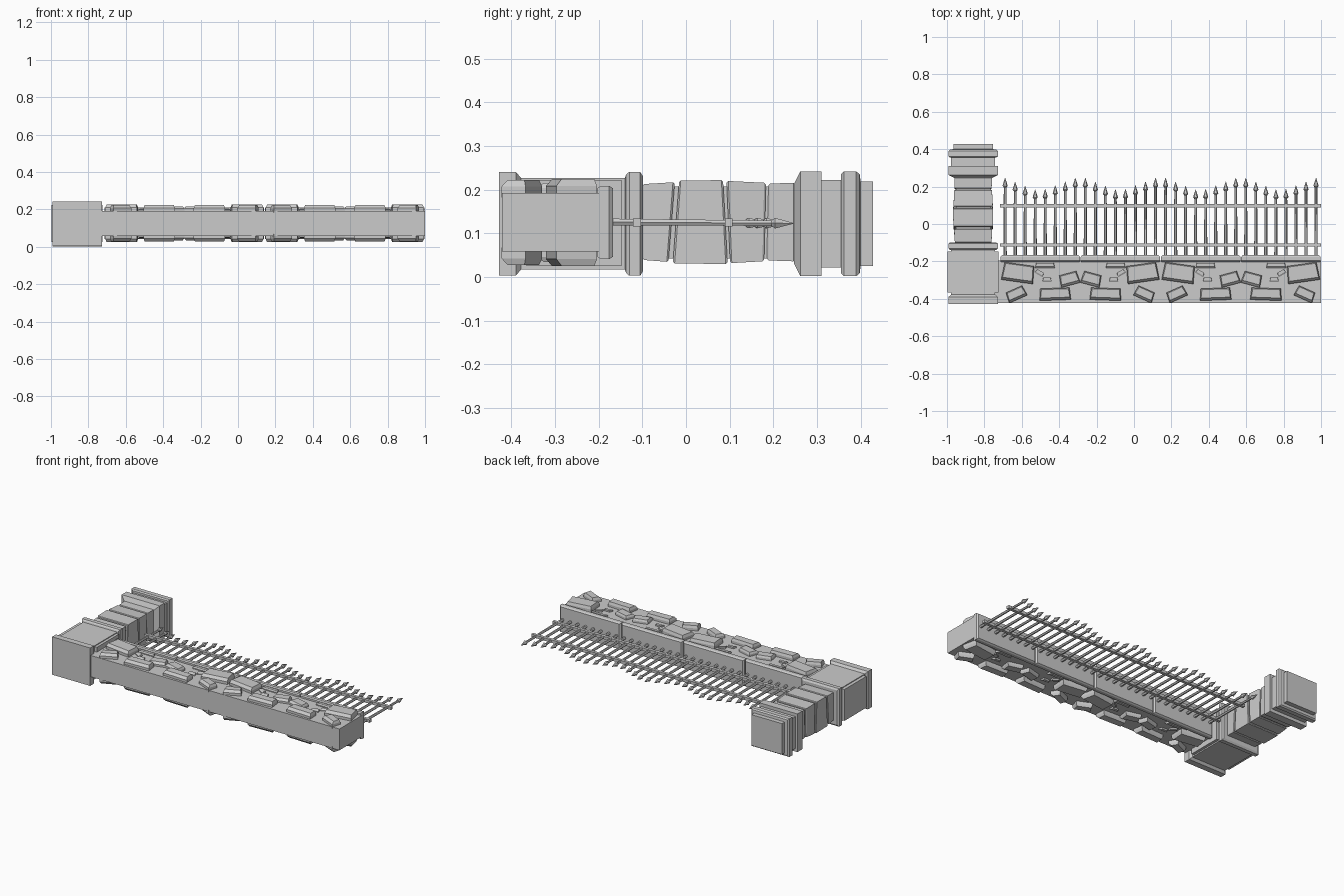
import bpy, bmesh, math
from mathutils import Matrix, Vector

if "Cube" in bpy.data.objects:
    bpy.data.objects.remove(bpy.data.objects["Cube"])

stone_grey = bpy.data.materials.new("stone grey")
stone_grey.use_nodes = True
GREY = (0.6, 0.6, 0.6, 1)
stone_grey.diffuse_color = GREY
stone_grey.node_tree.nodes["Principled BSDF"].inputs["Base Color"].default_value = GREY


def finish(bm, name):
    bmesh.ops.recalc_face_normals(bm, faces=bm.faces)
    mesh = bpy.data.meshes.new(name)
    bm.to_mesh(mesh)
    bm.free()
    mesh.materials.append(stone_grey)
    obj = bpy.data.objects.new(name, mesh)
    bpy.context.collection.objects.link(obj)
    return obj


def loft(bm, rings):
    """Skin a list of equal-length point rings and cap both ends."""
    loops = [[bm.verts.new(p) for p in ring] for ring in rings]
    n = len(loops[0])
    for a, b in zip(loops, loops[1:]):
        for i in range(n):
            bm.faces.new((a[i], a[(i + 1) % n], b[(i + 1) % n], b[i]))
    bm.faces.new(loops[0])
    bm.faces.new(loops[-1])


def rect(cx, cz, y, hx, hz, skew=0):
    return [(cx + sx * hx, y + skew * sz, cz + sz * hz)
            for sx, sz in ((-1, -1), (1, -1), (1, 1), (-1, 1))]


def box(bm, x0, x1, y0, y1, z0, z1):
    cx, cz = (x0 + x1) / 2, (z0 + z1) / 2
    hx, hz = (x1 - x0) / 2, (z1 - z0) / 2
    loft(bm, [rect(cx, cz, y, hx, hz) for y in (y0, y1)])


def square_turned(name, cx, cz, profile):
    bm = bmesh.new()
    loft(bm, [rect(cx, cz, y, hx, hz) for y, hx, hz in profile])
    return finish(bm, name)


# Gate pillar: plinth and pedestal, then the crown
PX, PZ = -0.86, 0.122
square_turned("pillar_pedestal", PX, PZ, [
    (-0.428, .132, .119), (-0.39, .132, .119), (-0.378, .118, .105),
    (-0.14, .118, .105), (-0.137, .127, .113), (-0.13, .132, .119),
    (-0.105, .132, .119), (-0.098, .122, .108)])
square_turned("pillar_crown", PX, PZ, [
    (0.247, .102, .09), (0.262, .132, .12), (0.311, .132, .12),
    (0.311, .118, .1), (0.355, .118, .1), (0.355, .124, .113),
    (0.362, .132, .12), (0.39, .132, .12), (0.398, .124, .113),
    (0.4, .106, .097), (0.428, .106, .097)])

# Raised panels on the two sides of the pedestal
bm = bmesh.new()
for x0, x1 in ((-0.998, -0.975), (-0.745, -0.725)):
    box(bm, x0, x1, -0.365, -0.148, 0.025, 0.222)
finish(bm, "pedestal_side_panels")

# Uneven shaft stones with slanted joints around a narrower core
bm = bmesh.new()
for y0, y1, s0, s1, h0, h1 in (
        (-0.1, -0.033, 0, .007, .087, .091), (-0.023, 0.09, .007, -.005, .095, .096),
        (0.097, 0.181, -.004, .002, .094, .09), (0.187, 0.25, .002, 0, .088, .09)):
    loft(bm, [rect(PX, PZ + .004, y0, h0 + .008, h0 - .004, s0),
              rect(PX, PZ + .004, y0 + .004, h0 + .011, h0, s0),
              rect(PX, PZ + .004, y1 - .004, h1 + .011, h1, s1),
              rect(PX, PZ + .004, y1, h1 + .008, h1 - .004, s1)])
finish(bm, "shaft_stones")
bm = bmesh.new()
box(bm, PX - .093, PX + .093, -0.11, 0.26, PZ - .079, PZ + .085)
finish(bm, "shaft_core")

# Low wall core
START, WIDTH, MID = -0.716, 0.429, 0.125
bm = bmesh.new()
box(bm, -0.76, 1.0, -0.422, -0.195, 0.058, 0.192)
finish(bm, "wall_core")

# Coping slabs, one per wall section, with chamfered rims
bm = bmesh.new()
for i in range(4):
    x0 = START + i * WIDTH
    cx, hx = x0 + WIDTH / 2, WIDTH / 2 - .002
    loft(bm, [rect(cx, MID, -0.203, hx - .003, .078), rect(cx, MID, -0.196, hx, .084),
              rect(cx, MID, -0.176, hx, .084), rect(cx, MID, -0.167, hx - .008, .078)])
finish(bm, "wall_coping")

# Chamfered face stones: along, height, width, depth, tilt, relief
STONES = ((.097, -.262, .165, .095, -8, .033), (.24, -.222, .1, .025, 0, .012),
          (.211, -.262, .045, .024, -30, .01), (.251, -.298, .045, .024, 0, .01),
          (.37, -.295, .1, .065, 15, .024), (.086, -.375, .1, .058, 24, .03),
          (.294, -.375, .162, .064, 2, .03))
bm = bmesh.new()
for i in range(4):
    mirrored = i % 2
    for u, y, w, d, tilt, relief in STONES:
        x = START + i * WIDTH + (WIDTH - u if mirrored else u)
        turn = Matrix.Rotation(math.radians(-tilt if mirrored else tilt), 3, 'Z')
        for side in (1, -1):
            rings = []
            for height, inset, shift in ((-.01, 0, 0), (relief * .5, 0, 0), (relief, min(.012, d * .2), .004)):
                ring = []
                for sx, sy in ((-1, -1), (1, -1), (1, 1), (-1, 1)):
                    # slightly wedge-shaped outline
                    p = turn @ Vector((sx * (w / 2 - inset * .5 - .003 * sy),
                                       sy * (d / 2 - inset * .8) + shift, 0))
                    ring.append((x + p.x, y + p.y, MID + side * (.067 + height)))
                rings.append(ring)
            loft(bm, rings)
finish(bm, "wall_face_stones")

# Fence rails
bm = bmesh.new()
for y in (-0.112, 0.098):
    box(bm, START, 1.0, y - .009, y + .009, MID - .009, MID + .009)
finish(bm, "fence_rails")

# Pickets with spear heads, tops dipping in each section
DIP = (.246, .225, .203, .184, .186, .206, .226, .246)
bm = bmesh.new()
for k in range(32):
    x = START + WIDTH / 8 * (k + .5)
    tip = DIP[k % 8]
    rings = []
    for y, r in ((-0.175, .009), (tip - .05, .007), (tip - .042, .014), (tip, .001)):
        z = MID + .001 - .007 * (y + .175)
        rings.append([(x + r * math.cos(a * math.pi / 3), y, z + r * math.sin(a * math.pi / 3))
                      for a in range(6)])
    loft(bm, rings)
finish(bm, "fence_pickets")
